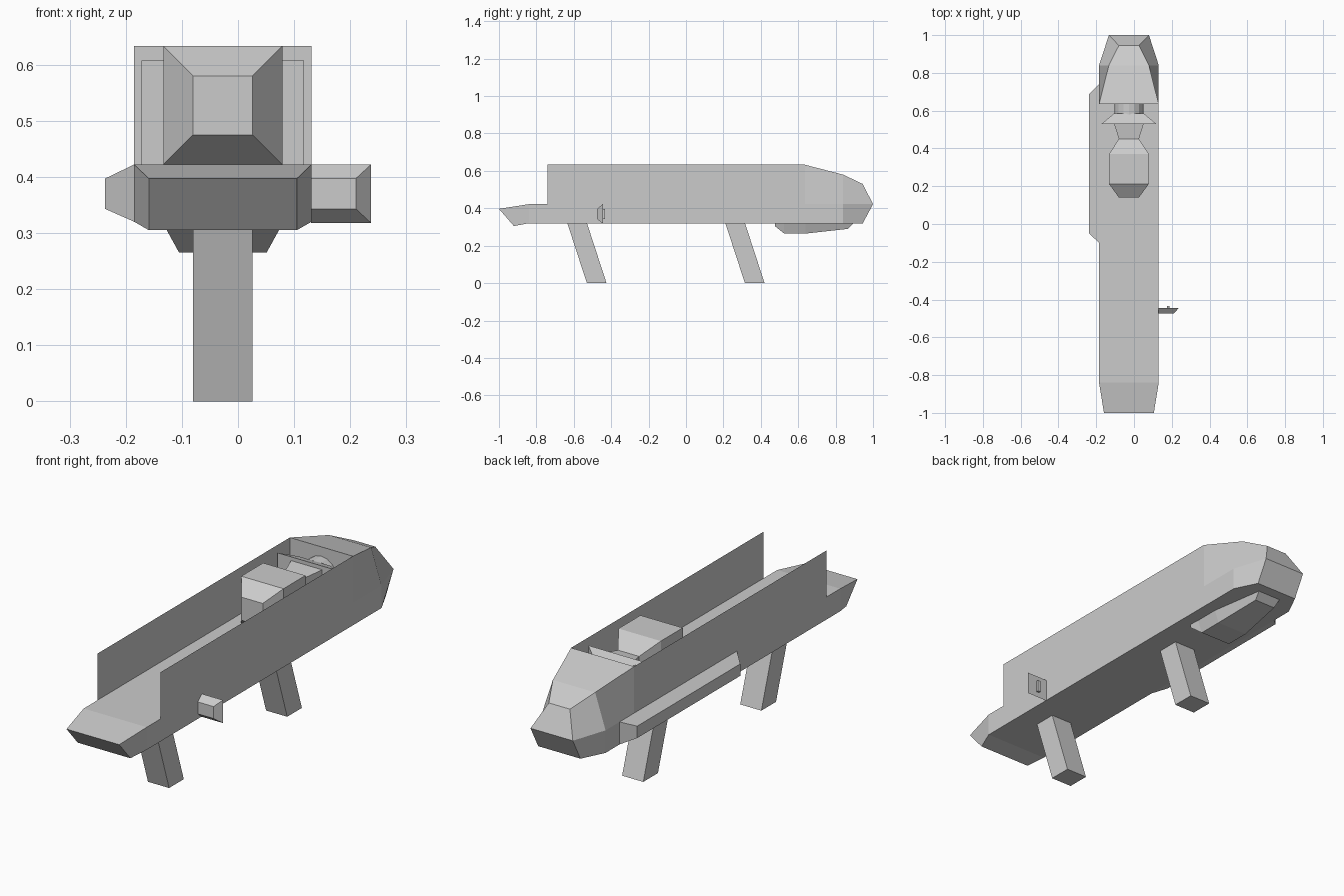
import bpy, bmesh, math

if "Cube" in bpy.data.objects:
    bpy.data.objects.remove(bpy.data.objects["Cube"])

CX = -0.027          # centre line of the hull
W = 0.158            # hull half width


def loft(name, rings):
    """Skin a list of four-point rings and cap both ends."""
    bm = bmesh.new()
    loops = [[bm.verts.new(p) for p in r] for r in rings]
    for a, b in zip(loops, loops[1:]):
        for i in range(4):
            j = (i + 1) % 4
            bm.faces.new((a[i], a[j], b[j], b[i]))
    bm.faces.new(loops[0])
    bm.faces.new(loops[-1])
    bmesh.ops.recalc_face_normals(bm, faces=bm.faces)
    me = bpy.data.meshes.new(name)
    bm.to_mesh(me)
    bm.free()
    ob = bpy.data.objects.new(name, me)
    bpy.context.collection.objects.link(ob)
    return ob


def section(yt, yb, wt, wb, zt, zb):
    """Cross-section with separate top and bottom y, half width and z."""
    return [(CX - wb, yb, zb), (CX + wb, yb, zb), (CX + wt, yt, zt), (CX - wt, yt, zt)]


def rect(y, w, z0, z1):
    return section(y, y, w, w, z1, z0)


def xz_rect(y, x0, x1, z0, z1):
    return [(x0, y, z0), (x1, y, z0), (x1, y, z1), (x0, y, z1)]


def yz_rect(x, y0, y1, z0, z1):
    return [(x, y0, z0), (x, y1, z0), (x, y1, z1), (x, y0, z1)]


# Hull with bevelled nose and tapered tail
loft("hull", [section(-1, -.92, .132, .132, .397, .305),
              rect(-.84, W, .32, .422),
              rect(.84, W, .32, .422),
              section(1, .945, .106, .106, .422, .32)])

# Faceted rear canopy
loft("canopy", [rect(.635, W, .422, .633),
                section(.84, .84, .106, W, .58, .422),
                section(.945, 1, .053, .106, .53, .422)])

# Thin side walls
for side, s in (("left", -1), ("right", 1)):
    me = bpy.data.meshes.new(side + "_wall")
    x = CX + s * W
    me.from_pydata(yz_rect(x, -.74, .635, .422, .633), [], [(0, 1, 2, 3)])
    bpy.context.collection.objects.link(bpy.data.objects.new(side + "_wall", me))

# Engine block, coupling neck and flared plate
loft("engine_block", [rect(.14, .053, .475, .58), rect(.213, .106, .422, .633),
                      rect(.37, .106, .422, .633), rect(.45, .053, .475, .58)])
loft("engine_neck", [rect(.45, .053, .475, .58), rect(.53, .078, .45, .59)])
loft("flared_plate", [rect(.53, .145, .422, .607), rect(.585, .079, .44, .588)])

# Round shaft into the canopy
bpy.ops.mesh.primitive_cylinder_add(vertices=16, radius=.076, depth=.06,
                                    location=(CX, .61, .515),
                                    rotation=(math.pi / 2, 0, 0))
bpy.context.object.name = "shaft"

# Belly housing
loft("belly_housing", [section(.475, .475, .1, .1, .325, .305),
                       section(.525, .525, .1, .078, .325, .265),
                       section(.64, .64, .1, .078, .325, .265),
                       section(.9, .865, .06, .053, .325, .29)])

# Slanted legs
for name, y in (("front_leg", -.635), ("rear_leg", .21)):
    loft(name, [section(y, y + .105, .053, .053, .322, 0),
                section(y + .105, y + .21, .053, .053, .322, 0)])

# Long side pod on the left
loft("side_pod", [yz_rect(-.185, -.1, .74, .32, .422),
                  yz_rect(-.237, -.05, .688, .343, .397)])

# Small control panel on the right with a raised strip
loft("control_panel", [xz_rect(-.475, .13, .21, .343, .397),
                       xz_rect(-.445, .13, .237, .318, .422)])
loft("panel_strip", [xz_rect(-.446, .174, .188, .343, .397),
                     xz_rect(-.434, .174, .188, .343, .397)])
